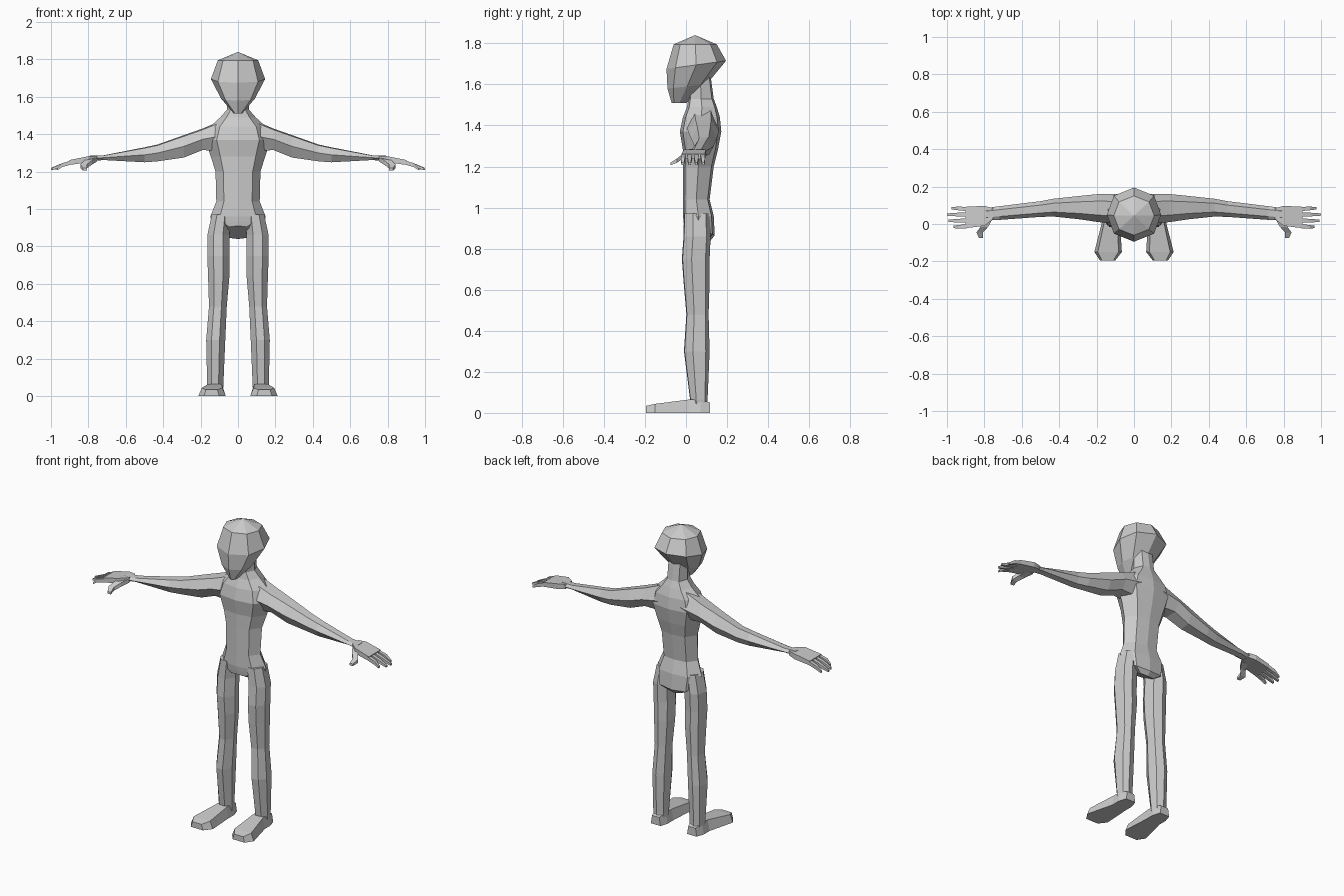
import bpy
import bmesh
from mathutils import Vector

default = bpy.data.objects.get("Cube")
if default:
    bpy.data.objects.remove(default, do_unlink=True)

GREY = (0.6, 0.6, 0.6, 1.0)
skin = bpy.data.materials.new("plain grey")
skin.use_nodes = True
skin.diffuse_color = GREY
skin.node_tree.nodes["Principled BSDF"].inputs["Base Color"].default_value = GREY

# Unit cross-sections, ordered around the ring
BODY = [(0, -1), (.65, -.85), (1, 0), (.65, .85), (0, 1), (-.65, .85), (-1, 0), (-.65, -.85)]
HEAD = [(0, -1), (.74, -.7), (1, 0), (.74, .7), (0, 1), (-.74, .7), (-1, 0), (-.74, -.7)]
LIMB = [(-1, 0), (-.45, -1), (.55, -.9), (1, 0), (.5, 1), (-.5, .9)]
LEG = [(-.4, -1), (.45, -.95), (1, -.3), (.8, .7), (.1, 1), (-.75, .7), (-1, -.2)]
BOX = [(-1, -1), (1, -1), (1, 1), (-1, 1)]
SOLE = [(-1, -1), (1, -1), (.75, 1), (-.75, 1)]


def loft(name, rings):
    """Skin a list of equal-length point rings and cap both ends."""
    bm = bmesh.new()
    loops = [[bm.verts.new(p) for p in ring] for ring in rings]
    for a, b in zip(loops, loops[1:]):
        for i in range(len(a)):
            j = (i + 1) % len(a)
            bm.faces.new((a[i], a[j], b[j], b[i]))
    bm.faces.new(loops[0])
    bm.faces.new(loops[-1])
    bmesh.ops.remove_doubles(bm, verts=bm.verts, dist=0.0005)
    bmesh.ops.recalc_face_normals(bm, faces=bm.faces)
    mesh = bpy.data.meshes.new(name)
    bm.to_mesh(mesh)
    bm.free()
    mesh.materials.append(skin)
    obj = bpy.data.objects.new(name, mesh)
    bpy.context.collection.objects.link(obj)
    return obj


def place(axis, at, u, v, side=1):
    """Point at a station along an axis, with u and v on the other two axes."""
    x, y, z = {"x": (at, u, v), "y": (u, at, v), "z": (u, v, at)}[axis]
    return Vector((x * side, y, z))


def section(shape, axis, at, u0, u1, v0, v1, side=1, tilt=0):
    """Fit a unit cross-section into the range u0..u1 by v0..v1."""
    points = []
    for a, b in shape:
        u = (u0 + u1) / 2 + a * (u1 - u0) / 2
        v = (v0 + v1) / 2 + b * (v1 - v0) / 2
        points.append(place(axis, at + tilt * b, u, v, side))
    return points


def body(name, shape, table):
    """Symmetric upright part: rows of height, half width, front, back, tilt."""
    loft(name, [section(shape, "z", z, -w, w, f, b, tilt=t) for z, w, f, b, t in table])


def limb(name, shape, axis, table, side):
    loft(name, [section(shape, axis, *row, side=side) for row in table])


# Torso with sloping crotch, waist, chest, shoulders and neck
body("torso", BODY, [
    (.875, .07, -.01, .12, -.035),
    (.9, .135, -.012, .14, -.035),
    (.96, .148, -.015, .135, 0),
    (1.04, .116, -.015, .115, 0),
    (1.2, .12, -.015, .135, 0),
    (1.28, .145, -.015, .155, 0),
    (1.37, .175, -.03, .172, 0),
    (1.44, .15, -.015, .165, 0),
    (1.49, .095, .005, .15, 0),
    (1.53, .06, .012, .135, 0),
    (1.64, .06, .02, .12, 0)])

# Faceted head tapering to the chin
body("head", HEAD, [
    (1.51, .022, -.07, .005, 0),
    (1.59, .09, -.09, .1, .01),
    (1.695, .145, -.095, .195, .02),
    (1.795, .108, -.06, .15, 0),
    (1.84, 0, .045, .045, 0)])

for label, side in (("left", 1), ("right", -1)):
    # Arm from inside the chest to the wrist
    limb(label + "_arm", LIMB, "x", [
        (.06, 0, .16, 1.31, 1.485),
        (.19, .01, .16, 1.315, 1.43),
        (.29, .025, .15, 1.275, 1.395),
        (.43, .04, .135, 1.255, 1.345),
        (.5, .038, .122, 1.25, 1.33),
        (.72, .022, .095, 1.262, 1.287),
        (.79, .02, .085, 1.255, 1.285)], side)

    # Palm
    limb(label + "_palm", BOX, "x", [
        (.755, .025, .085, 1.258, 1.285),
        (.8, -.01, .097, 1.25, 1.282),
        (.9, -.022, .092, 1.236, 1.262)], side)

    # Four bent fingers
    for i, tip in enumerate((.965, .993, 1.0, .975)):
        y = -.011 + i * .03
        spread = (i - 1.5) * .003
        limb(f"{label}_finger_{i + 1}", BOX, "x", [
            (.885, y - .011, y + .011, 1.24, 1.262),
            (.94, y - .01 + spread, y + .01 + spread, 1.224, 1.245),
            (tip, y - .006 + spread, y + .006 + spread, 1.208, 1.22)], side)

    # Thumb reaching forward and down
    thumb = [(.775, .03, 1.265, .02), (.8, -.015, 1.25, .02),
             (.825, -.045, 1.228, .017), (.818, -.075, 1.213, .011)]
    loft(label + "_thumb", [
        section(BOX, "y", y, x - r, x + r, z - r * .6, z + r * .6, side)
        for x, y, z, r in thumb])

    # Leg from hip to ankle
    limb(label + "_leg", LEG, "z", [
        (.02, .08, .16, .02, .108),
        (.065, .078, .165, .02, .105),
        (.3, .068, .17, -.01, .115),
        (.48, .06, .155, .002, .11),
        (.64, .046, .16, -.012, .115),
        (.75, .045, .164, -.02, .115),
        (.86, .045, .164, -.012, .12),
        (.97, .04, .14, -.01, .115)], side)

    # Foot
    limb(label + "_foot", SOLE, "y", [
        (.118, .09, .155, 0, .05),
        (.07, .075, .17, 0, .065),
        (.015, .075, .17, 0, .065),
        (-.15, .065, .212, 0, .044),
        (-.195, .1, .182, 0, .034)], side)
